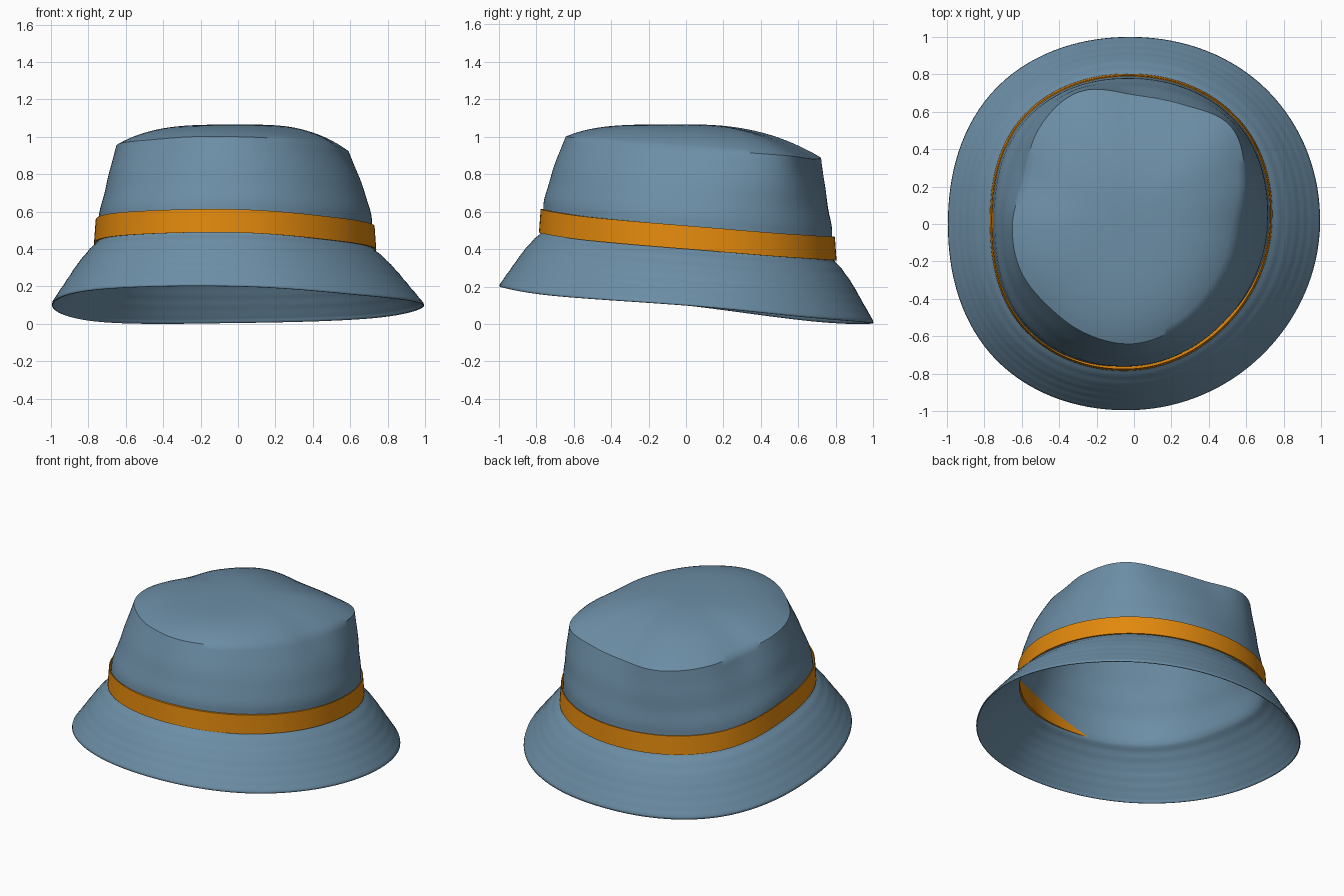
import bpy
import bmesh
import math

if "Cube" in bpy.data.objects:
    bpy.data.objects.remove(bpy.data.objects["Cube"])

N = 128  # segments around
ANG = [2 * math.pi * j / N for j in range(N)]


def around(vals):
    """Periodic Catmull-Rom sampling of evenly spaced control values."""
    n, out = len(vals), []
    for j in range(N):
        u = j * n / N
        i, f = int(u), u - int(u)
        a, b, c, d = (vals[(i + k) % n] for k in (-1, 0, 1, 2))
        out.append(b + 0.5 * f * (c - a + f * (2*a - 5*b + 4*c - d + f * (3*(b - c) + d - a))))
    return out


# Control loops, starting at +x and turning toward the back
brim_r = around([.995, 1.01, 1.0, 1.035, .995, 1.035, .995, .98])
brim_z = around([.10, .03, .005, .01, .10, .185, .20, .15])
band_r = around([.735, .79, .80, .825, .767, .812, .78, .73])
band_z = around([.40, .355, .34, .36, .43, .475, .487, .445])
edge_r = around([.55, .64, .735, .69, .69, .765, .72, .635,
                 .65, .655, .635, .64, .64, .60, .56, .545])
edge_z = around([.94, .92, .90, .885, .88, .89, .90, .92,
                 .95, .97, .985, 1.0, 1.0, .99, .975, .955])
BAND_H, TOP = .125, 1.065


def ring(rs, zs):
    return [(r * math.cos(a), r * math.sin(a), z) for a, r, z in zip(ANG, rs, zs)]


def mix(a, b, t):
    return [p + (q - p) * t for p, q in zip(a, b)]


def add(a, d):
    return [p + d for p in a]


def loft(name, rings, mat, closed=False, tip=None):
    bm = bmesh.new()
    vs = [[bm.verts.new(p) for p in r] for r in rings]
    pairs = list(zip(vs, vs[1:])) + ([(vs[-1], vs[0])] if closed else [])
    for lo, hi in pairs:
        for j in range(N):
            k = (j + 1) % N
            bm.faces.new((lo[j], lo[k], hi[k], hi[j]))
    if tip:
        t = bm.verts.new(tip)
        for j in range(N):
            bm.faces.new((vs[-1][j], vs[-1][(j + 1) % N], t))
    me = bpy.data.meshes.new(name)
    bm.to_mesh(me)
    bm.free()
    me.materials.append(mat)
    ob = bpy.data.objects.new(name, me)
    bpy.context.collection.objects.link(ob)
    bpy.context.view_layer.objects.active = ob
    ob.select_set(True)
    bpy.ops.object.shade_smooth_by_angle(angle=math.radians(40))
    ob.select_set(False)
    return ob


def material(name, col):
    m = bpy.data.materials.new(name)
    m.diffuse_color = (*col, 1)
    m.use_nodes = True
    m.node_tree.nodes["Principled BSDF"].inputs["Base Color"].default_value = m.diffuse_color
    return m


blue = material("dusty blue", (.15, .27, .38))
orange = material("orange", (.76, .25, .004))

# Brim: sloping skirt with faint stitched ripples and a slightly turned-down edge
rings = []
seam_r = add(band_r, -.010)
for i in range(25):
    t = i / 24
    ripple = .0015 * math.sin(t * 6 * 2 * math.pi) * min(1, 4 * t)
    bulge = min(.014 * math.sin(math.pi * t) + .006 * (t > 0), .02 * t + .006)
    if t > .9:
        bulge *= (1 - t) * 10
    rings.append(ring(add(mix(brim_r, seam_r, t), bulge if 0 < t < 1 else 0),
                      add(mix(brim_z, band_z, t), ripple)))

# Crown wall behind the band, then up to the uneven crown edge
wall_r, wall_z = add(band_r, -.020), add(band_z, BAND_H)
for i in range(1, 4):
    rings.append(ring(mix(seam_r, wall_r, i / 3), mix(band_z, wall_z, i / 3)))
for i in range(1, 15):
    t = i / 14
    fold = .003 * math.sin(t * 2 * math.pi * 2) * (1 - t)
    rs = [w + (e - w) * t ** (1.4 + .3 * math.cos(a)) + fold
          for a, w, e in zip(ANG, wall_r, edge_r)]
    rings.append(ring(rs, mix(wall_z, edge_z, t)))

# Crown top: shallow dome, fuller toward the front
for i in range(1, 19):
    s = (1 - i / 19)
    zs = [z + (TOP - z) * (1 - s ** (3.3 - .9 * math.sin(a))) for a, z in zip(ANG, edge_z)]
    rings.append(ring([r * s for r in edge_r], zs))
hat = loft("hat_body", rings, blue, tip=(0, 0, TOP))
mod = hat.modifiers.new("cloth_thickness", 'SOLIDIFY')
mod.thickness = .006
mod.offset = -1

# Ribbon band, thick enough at the front right to show through on the inside
poke = [max(0, 1 - abs(math.degrees(a) - 290) / 55) for a in ANG]
top_z = add(band_z, BAND_H)
in_top = [r - .012 - .016 * p for r, p in zip(band_r, poke)]
in_low = [r - .008 - .026 * p for r, p in zip(band_r, poke)]
loft("hat_band", [ring(add(band_r, .003), band_z), ring(add(band_r, -.006), top_z),
                  ring(in_top, top_z), ring(in_low, band_z)], orange, closed=True)
